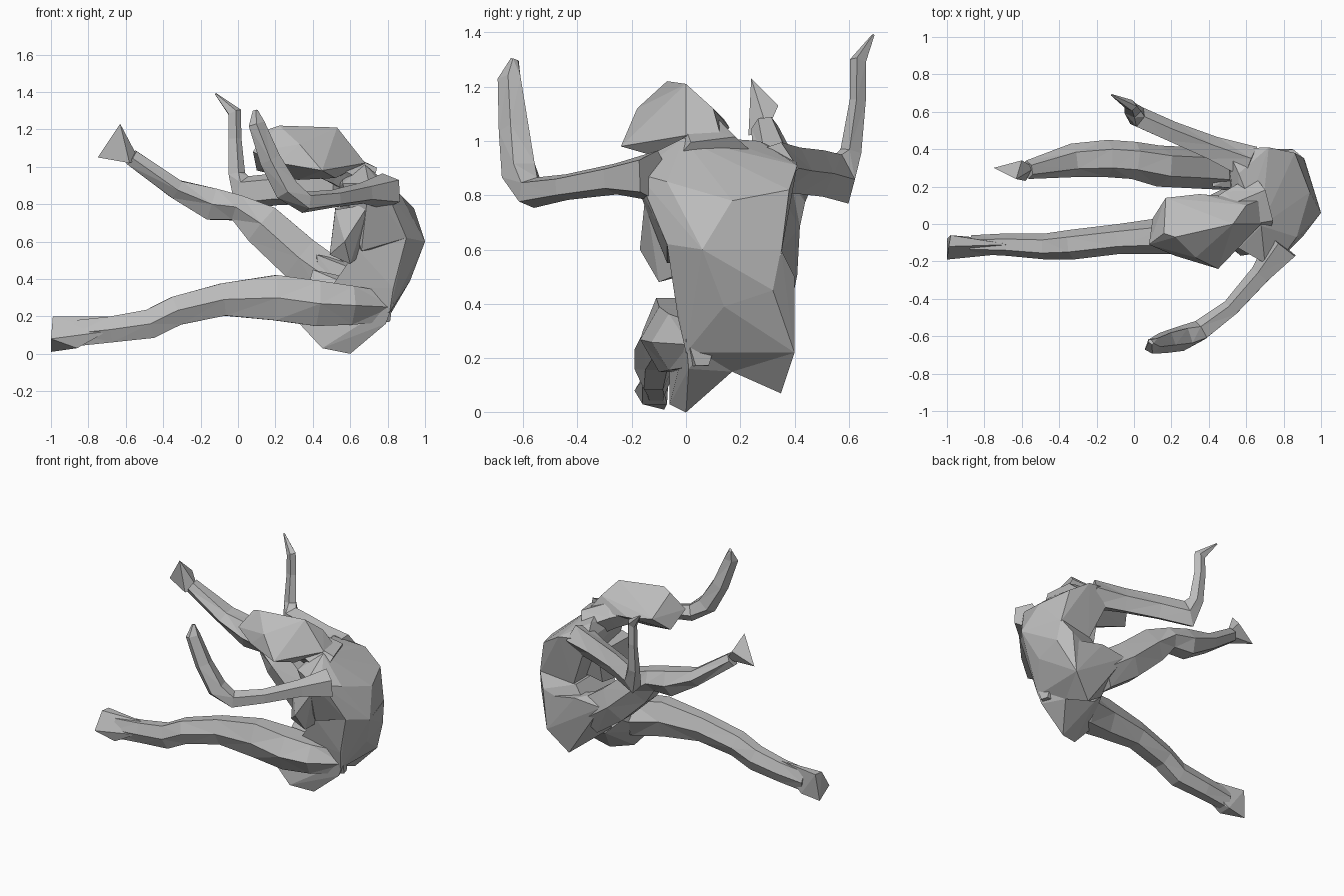
import bpy, bmesh
from math import cos, sin, tau
from mathutils import Vector

default_cube = bpy.data.objects.get("Cube")
if default_cube:
    bpy.data.objects.remove(default_cube, do_unlink=True)

# Single matte colour
grey = bpy.data.materials.new("plain grey")
grey.use_nodes = True
colour = (0.5, 0.5, 0.5, 1)
grey.diffuse_color = colour
grey.node_tree.nodes["Principled BSDF"].inputs["Base Color"].default_value = colour


def finish(name, mesh_builder):
    """Turn a bmesh into a flat shaded grey object."""
    bmesh.ops.recalc_face_normals(mesh_builder, faces=mesh_builder.faces)
    mesh = bpy.data.meshes.new(name)
    mesh_builder.to_mesh(mesh)
    mesh_builder.free()
    mesh.materials.append(grey)
    body_part = bpy.data.objects.new(name, mesh)
    bpy.context.collection.objects.link(body_part)
    return body_part


def limb(name, side, stations, sides=6):
    """Loft rings along a path; station = x, y, z, half width along side, half depth."""
    builder = bmesh.new()
    centres = [Vector(station[:3]) for station in stations]
    last = len(centres) - 1
    rings = []
    for index, station in enumerate(stations):
        tangent = centres[min(index + 1, last)] - centres[max(index - 1, 0)]
        tangent.normalize()
        across = Vector(side)
        across = (across - tangent * across.dot(tangent)).normalized()
        depth = tangent.cross(across)
        ring = []
        for step in range(sides):
            angle = tau * step / sides
            offset = across * cos(angle) * station[3] + depth * sin(angle) * station[4]
            ring.append(builder.verts.new(centres[index] + offset))
        rings.append(ring)
    for lower, upper in zip(rings, rings[1:]):
        for step in range(sides):
            following = (step + 1) % sides
            builder.faces.new((lower[step], lower[following], upper[following], upper[step]))
    builder.faces.new(rings[0])
    builder.faces.new(rings[-1])
    bmesh.ops.triangulate(builder, faces=builder.faces)
    return finish(name, builder)


def hull(name, points):
    """Faceted solid wrapped around a few corner points."""
    builder = bmesh.new()
    for point in points:
        builder.verts.new(point)
    result = bmesh.ops.convex_hull(builder, input=builder.verts)
    loose = [v for v in result["geom_interior"] if isinstance(v, bmesh.types.BMVert)]
    bmesh.ops.delete(builder, geom=loose, context="VERTS")
    return finish(name, builder)


# Curled back: shoulder block above, waist block below
hull("upper_torso", [
    (.68, -.01, 1.01), (.62, .12, 1.01), (.56, .27, 1), (.5, .4, .94), (.72, .41, .91),
    (.7, -.21, .91), (.79, -.18, .88), (.87, -.07, .85), (.94, .17, .78), (.86, .38, .82),
    (1, .06, .6), (.9, -.07, .62), (.91, .35, .58), (.56, -.13, .91), (.51, .25, .86),
    (.66, -.07, .55), (.66, .33, .55),
])
hull("lower_torso", [
    (1, .06, .6), (.9, -.07, .62), (.91, .35, .6), (.92, .14, .39), (.92, .32, .45),
    (.83, -.03, .35), (.81, 0, .22), (.72, .17, .15), (.82, .4, .22), (.85, .4, .5),
    (.64, -.05, .56), (.64, .33, .56), (.5, 0, .36), (.5, .35, .36),
])

# Chest bulging forward
hull("chest", [
    (.49, -.1, .53), (.52, -.12, .77), (.57, -.17, .6), (.6, -.1, .48),
    (.7, -.15, .8), (.52, .25, .78), (.52, .2, .56), (.75, .2, .6),
])

# Pelvis with two separate buttocks
hull("lower_buttock", [
    (.45, -.06, .03), (.6, 0, 0), (.79, .01, .16), (.83, 0, .27), (.32, -.06, .17),
    (.4, .1, .45), (.72, .17, .15), (.85, .17, .35), (.5, .2, .2), (.4, .15, .3),
])
hull("raised_buttock", [
    (.68, .35, .07), (.82, .4, .22), (.72, .17, .15), (.86, .17, .36),
    (.85, .39, .45), (.42, .2, .53), (.4, .39, .48), (.45, .2, .25), (.6, .4, .5),
])

# Legs, hip to ankle
limb("lower_leg_and_thigh", (0, 1, 0), [
    (.81, .06, .25, .05, .09),
    (.6, 0, .26, .13, .12),
    (.42, -.03, .27, .14, .14),
    (.2, -.06, .3, .1, .14),
    (-.08, -.08, .29, .08, .1),
    (-.33, -.11, .23, .08, .09),
    (-.47, -.12, .16, .07, .09),
    (-.68, -.11, .13, .06, .08),
    (-.87, -.11, .11, .05, .08),
])
limb("raised_leg_and_thigh", (0, 1, 0), [
    (.54, .28, .36, .1, .14),
    (.33, .3, .51, .11, .14),
    (.13, .31, .69, .11, .13),
    (0, .34, .78, .1, .08),
    (-.14, .35, .8, .1, .1),
    (-.33, .34, .88, .09, .06),
    (-.57, .29, 1.05, .05, .05),
])

# Feet
hull("lower_foot", [
    (-1, -.19, .08), (-1, -.08, .01), (-.98, -.06, .2), (-.99, -.12, .2),
    (-.86, -.16, .03), (-.86, -.07, .03), (-.66, -.11, .2), (-.7, -.16, .12),
])
hull("raised_foot", [
    (-.63, .24, 1.23), (-.75, .3, 1.05), (-.6, .34, 1.13),
    (-.58, .23, 1.02), (-.53, .3, 1.04),
])

# Arms, shoulder to fingertips
limb("front_arm", (-.4, .45, 0), [
    (.8, -.12, .87, .1, .1),
    (.68, -.27, .86, .06, .06),
    (.52, -.45, .83, .05, .05),
    (.36, -.57, .81, .06, .06),
    (.26, -.61, .88, .07, .07),
    (.17, -.63, 1.04, .06, .06),
    (.1, -.65, 1.23, .04, .05),
    (.09, -.63, 1.3, .02, .01),
], sides=5)
limb("rear_arm", (.22, .5, 0), [
    (.62, .32, .9, .1, .1),
    (.42, .4, .89, .07, .09),
    (.2, .49, .88, .06, .09),
    (.02, .57, .86, .06, .1),
    (-.01, .61, .96, .04, .05),
    (-.02, .635, 1.15, .03, .04),
    (-.02, .635, 1.29, .03, .04),
    (-.12, .69, 1.39, .005, .005),
], sides=5)

# Neck and drooping head
limb("neck", (0, 1, 0), [
    (.68, .1, .92, .17, .11),
    (.52, .05, 1, .13, .1),
    (.4, 0, 1.04, .1, .09),
])
hull("head", [
    (.16, -.05, 1.2), (.22, -.07, 1.22), (.53, 0, 1.21), (.6, .1, 1.12), (.68, .13, 1.01),
    (.08, -.11, 1.08), (.1, .03, .98), (.17, .14, 1.08), (.35, .16, 1.05), (.68, 0, 1.02),
    (.22, -.17, 1.02), (.45, -.24, .98), (.33, -.18, 1.12), (.32, -.03, .93), (.52, -.1, .94),
])
